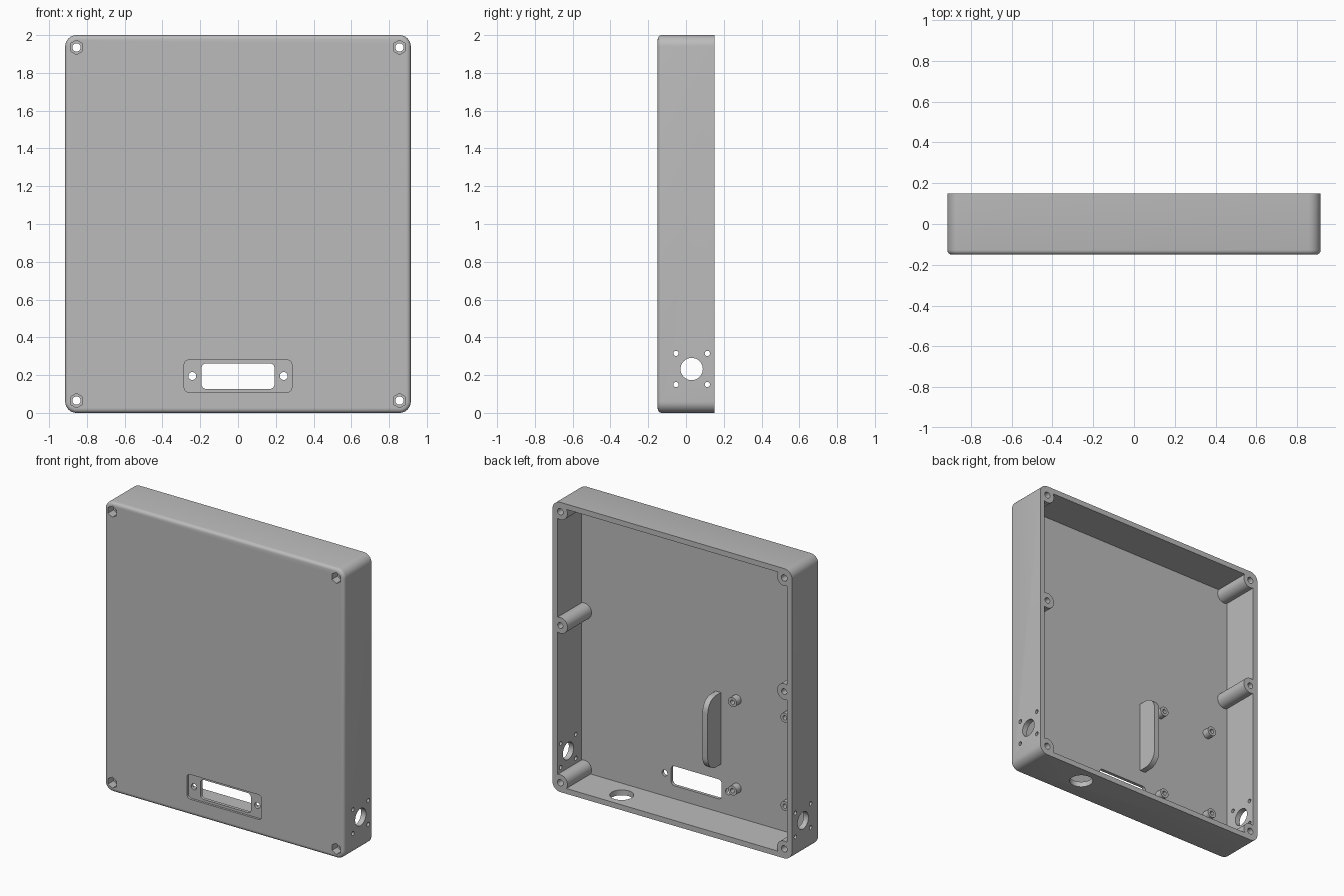
import bpy, bmesh
from math import pi, cos, sin

if "Cube" in bpy.data.objects:
    bpy.data.objects.remove(bpy.data.objects["Cube"])

GREY = (0.5, 0.5, 0.5, 1)
mat = bpy.data.materials.new("plain grey")
mat.use_nodes = True
mat.diffuse_color = GREY
mat.node_tree.nodes["Principled BSDF"].inputs["Base Color"].default_value = GREY

W, H, D = 0.915, 2.0, 0.15       # half width, height, half depth
WALL = 0.037
FLOOR = -D + WALL                # inner face of the front panel
SCREW_X, SCREW_Z = 0.855, 0.065


def circle(u, v, r, n=32, turn=0):
    return [(u + r * cos(turn + 2 * pi * i / n), v + r * sin(turn + 2 * pi * i / n))
            for i in range(n)]


def rounded(u0, u1, v0, v1, r, seg=8):
    corners = [(u1 - r, v1 - r), (u0 + r, v1 - r), (u0 + r, v0 + r), (u1 - r, v0 + r)]
    return [(u + r * cos(pi / 2 * (k + i / seg)), v + r * sin(pi / 2 * (k + i / seg)))
            for k, (u, v) in enumerate(corners) for i in range(seg + 1)]


def prism(name, outline, axis, lo, hi, bevel=0, bevel_hi=False):
    """Extrude an outline along an axis, optionally rounding one end."""
    place = {"x": lambda u, v, t: (t, u, v),
             "y": lambda u, v, t: (u, t, v),
             "z": lambda u, v, t: (u, v, t)}[axis]
    bm = bmesh.new()
    ends = [[bm.verts.new(place(u, v, t)) for u, v in outline] for t in (lo, hi)]
    caps = [bm.faces.new(ring) for ring in ends]
    n = len(outline)
    for i in range(n):
        j = (i + 1) % n
        bm.faces.new((ends[0][i], ends[0][j], ends[1][j], ends[1][i]))
    bmesh.ops.recalc_face_normals(bm, faces=bm.faces)
    if bevel:
        bmesh.ops.bevel(bm, geom=list(caps[bevel_hi].edges), offset=bevel, segments=4,
                        profile=0.5, affect='EDGES')
    mesh = bpy.data.meshes.new(name)
    bm.to_mesh(mesh)
    bm.free()
    mesh.materials.append(mat)
    ob = bpy.data.objects.new(name, mesh)
    bpy.context.collection.objects.link(ob)
    return ob


def combine(target, tool, operation='DIFFERENCE'):
    """Apply a boolean and discard the tool."""
    tool.hide_render = True
    mod = target.modifiers.new("combine", 'BOOLEAN')
    mod.operation, mod.object, mod.solver = operation, tool, 'EXACT'
    bpy.context.view_layer.objects.active = target
    bpy.ops.object.modifier_apply(modifier=mod.name)
    bpy.data.objects.remove(tool)


def cut(target, outline, axis, lo, hi):
    combine(target, prism("cutter", outline, axis, lo, hi))


# Hollow enclosure, open at the back, with a rounded front edge
case = prism("enclosure", rounded(-W, W, 0, H, 0.06), "y", -D, D, bevel=0.022)
cut(case, rounded(-W + WALL, W - WALL, WALL, H - WALL, 0.025), "y", FLOOR, D + 0.1)

# Screw posts in the corners and halfway up both sides
corners = [(x, z) for x in (-SCREW_X, SCREW_X) for z in (SCREW_Z, H - SCREW_Z)]
middles = [(x, 1.15) for x in (-SCREW_X, SCREW_X)]
for x, z in corners + middles:
    combine(case, prism("post", circle(x, z, 0.055), "y", FLOOR - 0.02, D), 'UNION')
for x, z in corners:
    cut(case, circle(x, z, 0.022, 24), "y", -D - 0.1, D + 0.1)
    cut(case, circle(x, z, 0.038, 6, pi / 6), "y", -D - 0.1, -D + 0.06)
for x, z in middles:
    cut(case, circle(x, z, 0.02, 24), "y", 0, D + 0.1)

# Display window with a shallow recess and two screw holes
cut(case, rounded(-0.285, 0.285, 0.11, 0.28, 0.025), "y", -D - 0.1, -D + 0.015)
cut(case, rounded(-0.193, 0.193, 0.127, 0.262, 0.025), "y", -D - 0.1, FLOOR + 0.05)
for x in (-0.242, 0.242):
    cut(case, circle(x, 0.195, 0.021, 24), "y", -D - 0.1, FLOOR + 0.05)

# Connector openings in both side walls
for side in (-1, 1):
    lo, hi = sorted((side * (W - 0.045), side * (W + 0.1)))
    cut(case, circle(0.03, 0.232, 0.059), "x", lo, hi)
    for y in (-0.053, 0.113):
        for z in (0.15, 0.315):
            cut(case, circle(y, z, 0.014, 16), "x", lo, hi)

# Cable opening in the bottom wall
cut(case, circle(0.47, 0.03, 0.075), "z", -0.1, WALL + 0.03)

# Circuit board standoffs on the inside of the front panel
parts = [case]
for x, across in ((-0.31, "inner"), (-0.71, "outer")):
    for z, level in ((0.24, "lower"), (0.85, "upper")):
        post = prism(f"{level}_{across}_standoff", circle(x, z, 0.033, 24),
                     "y", FLOOR - 0.01, FLOOR + 0.05)
        cut(post, circle(x, z, 0.015, 16), "y", FLOOR + 0.002, FLOOR + 0.1)
        parts.append(post)

# Upright rib with rounded free corners
arc = [(pi / 2 * i / 8) for i in range(9)]
R, tip, low, high = 0.09, 0.03, 0.37, 0.865
profile = [(FLOOR - 0.01, low)]
profile += [(tip - R + R * sin(a), low + R - R * cos(a)) for a in arc]
profile += [(tip - R + R * cos(a), high - R + R * sin(a)) for a in arc]
profile.append((FLOOR - 0.01, high))
parts.append(prism("inner_rib", profile, "x", -0.187, -0.147))

# Smooth the curves and keep the edges sharp
for ob in bpy.context.view_layer.objects:
    ob.select_set(ob in parts)
bpy.context.view_layer.objects.active = case
bpy.ops.object.shade_smooth_by_angle(angle=pi / 6)
